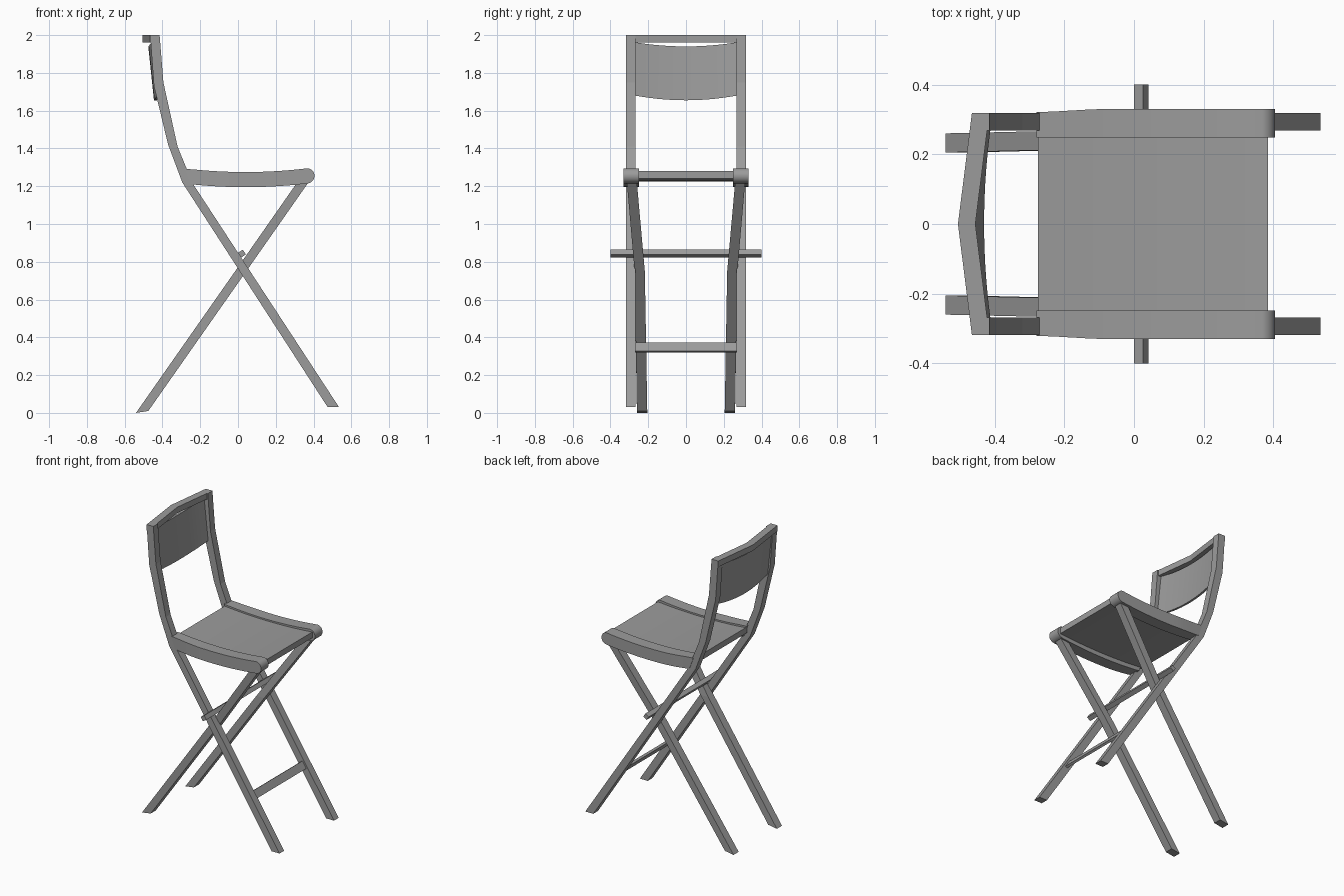
import bpy, bmesh, math

cube = bpy.data.objects.get("Cube")
if cube:
    bpy.data.objects.remove(cube, do_unlink=True)

GREY = (0.33, 0.33, 0.33, 1)
mat = bpy.data.materials.new("plain grey")
mat.use_nodes = True
mat.diffuse_color = GREY
mat.node_tree.nodes["Principled BSDF"].inputs["Base Color"].default_value = GREY


def loft(name, sections, mirror=False, smooth=False):
    """Skin a row of equal-sized cross-sections and cap both ends."""
    bm = bmesh.new()
    rings = [[bm.verts.new(p) for p in s] for s in sections]
    n = len(rings[0])
    for a, b in zip(rings, rings[1:]):
        for i in range(n):
            j = (i + 1) % n
            bm.faces.new((a[i], a[j], b[j], b[i]))
    bm.faces.new(rings[0])
    bm.faces.new(rings[-1])
    bmesh.ops.recalc_face_normals(bm, faces=bm.faces)
    mesh = bpy.data.meshes.new(name)
    bm.to_mesh(mesh)
    bm.free()
    mesh.materials.append(mat)
    ob = bpy.data.objects.new(name, mesh)
    bpy.context.collection.objects.link(ob)
    if smooth:
        bpy.ops.object.select_all(action="DESELECT")
        ob.select_set(True)
        bpy.context.view_layer.objects.active = ob
        bpy.ops.object.shade_smooth_by_angle(angle=math.radians(30))
    if mirror:
        mod = ob.modifiers.new("Mirror", "MIRROR")
        mod.use_axis = (False, True, False)
    return ob


def strip(back, front, y0, y1):
    """Cross-section of a leg between its back and front edge points (x, z)."""
    (xb, zb), (xf, zf) = back, front
    return [(xb, y0, zb), (xf, y0, zf), (xf, y1, zf), (xb, y1, zb)]


def bar(name, x, z, along, across, half_y):
    """Crosswise bar whose section is turned to follow the front legs."""
    ux, uz = 0.543, -0.84
    ring = []
    for s, t in ((-1, -1), (1, -1), (1, 1), (-1, 1)):
        a, b = s * along / 2, t * across / 2
        ring.append((x + a * ux - b * uz, z + a * uz + b * ux))
    return loft(name, [[(px, y, pz) for px, pz in ring] for y in (-half_y, half_y)])


# Front legs that carry on up as the back posts
edges = [((0.475, 0.03), (0.535, 0.03)),
         ((-0.295, 1.22), (-0.24, 1.215)),
         ((-0.37, 1.42), (-0.32, 1.41)),
         ((-0.445, 1.73), (-0.395, 1.75)),
         ((-0.465, 2.0), (-0.415, 2.0))]
loft("front_leg_and_back_post", [strip(b, f, 0.268, 0.318) for b, f in edges], mirror=True)

# Rear legs, splayed outward near the seat
loft("rear_leg", [strip((-0.54, 0), (-0.475, 0.01), 0.205, 0.26),
                  strip((-0.015, 0.75), (0.044, 0.75), 0.218, 0.272),
                  strip((0.313, 1.22), (0.373, 1.22), 0.26, 0.313)], mirror=True)

# Pivot rod and foot rest
bar("pivot_rod", 0.021, 0.843, 0.03, 0.03, 0.4)
bar("foot_rest", 0.305, 0.346, 0.053, 0.015, 0.27)

# Seat rails with a rounded front end
rail = []
STEPS = 14
for i in range(STEPS + 1):
    x = -0.265 + 0.63 * i / STEPS
    sag = 0.02 * ((x - 0.04) / 0.33) ** 2
    lean = 0.015 if i == 0 else 0
    outer = 0.32 + 0.01 * min(1, (x + 0.275) / 0.175)
    rail.append(((x - lean, 1.275 + sag), (x + lean, 1.195 + sag), outer))
for k in range(1, 9):
    a = math.radians(10.5 * k)
    x, h = 0.365 + 0.04 * math.sin(a), 0.04 * math.cos(a)
    rail.append(((x, 1.255 + h), (x, 1.255 - h), 0.33))
loft("seat_rail", [strip(t, b, 0.248, y) for t, b, y in rail], mirror=True, smooth=True)

# Sagging seat sheet
sheet = []
for i in range(STEPS + 1):
    x = -0.275 + 0.66 * i / STEPS
    z = 1.265 + 0.015 * ((x - 0.055) / 0.33) ** 2
    sheet.append([(x, -0.26, z), (x, 0.26, z), (x, 0.26, z - 0.04), (x, -0.26, z - 0.04)])
loft("seat_sheet", sheet, smooth=True)

# Chevron top rail
top = []
for y in (-0.318, 0, 0.318):
    x = -0.465 if y else -0.505
    top.append([(x, y, 1.96), (x + 0.05, y, 1.96), (x + 0.05, y, 2), (x, y, 2)])
loft("top_rail", top)

# Curved back panel
panel = []
for i in range(STEPS + 1):
    y = 0.27 * (2 * i / STEPS - 1)
    c = 1 - (y / 0.27) ** 2
    x = -0.412 - 0.018 * c
    lo, hi = 1.68 - 0.025 * c, 1.962 - 0.022 * c
    panel.append([(x, y, lo), (x - 0.03, y, hi), (x - 0.045, y, hi), (x - 0.015, y, lo)])
loft("back_panel", panel, smooth=True)
